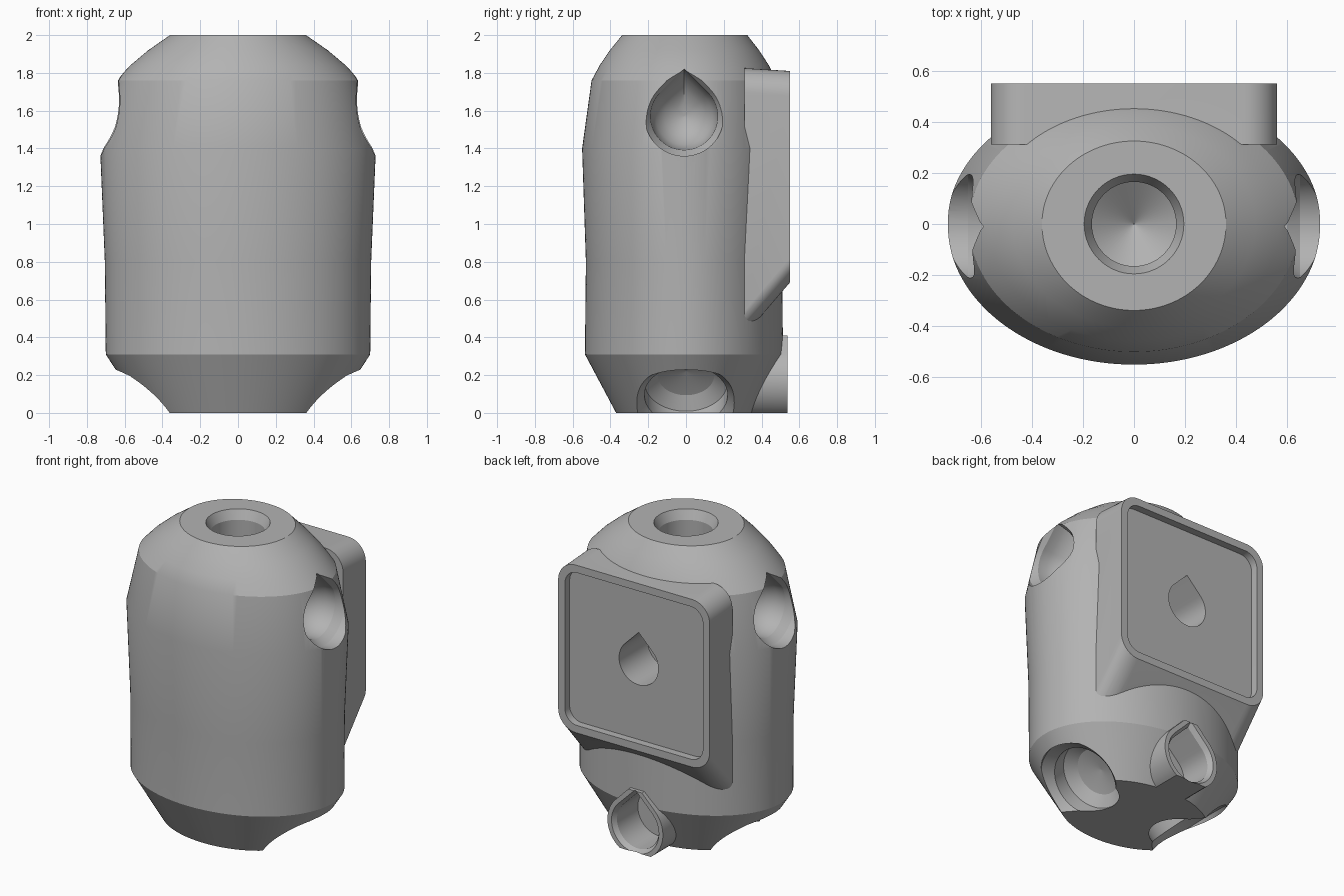
import bpy, bmesh, math
from mathutils import Vector

if "Cube" in bpy.data.objects:
    bpy.data.objects.remove(bpy.data.objects["Cube"])

grey = bpy.data.materials.new("plain grey")
grey.use_nodes = True
grey.diffuse_color = (0.45, 0.45, 0.45, 1)
grey.node_tree.nodes["Principled BSDF"].inputs["Base Color"].default_value = grey.diffuse_color


def loft(name, rings):
    """Skin a list of equal-length point rings and cap both ends."""
    bm = bmesh.new()
    loops = [[bm.verts.new(p) for p in ring] for ring in rings]
    for a, b in zip(loops, loops[1:]):
        for i in range(len(a)):
            j = (i + 1) % len(a)
            bm.faces.new((a[i], a[j], b[j], b[i]))
    bm.faces.new(loops[0])
    bm.faces.new(loops[-1])
    bmesh.ops.recalc_face_normals(bm, faces=bm.faces)
    mesh = bpy.data.meshes.new(name)
    bm.to_mesh(mesh)
    bm.free()
    obj = bpy.data.objects.new(name, mesh)
    bpy.context.collection.objects.link(obj)
    mesh.materials.append(grey)
    return obj


def circle(r, n=64):
    return [(r * math.cos(2 * math.pi * i / n), r * math.sin(2 * math.pi * i / n)) for i in range(n)]


def teardrop(r, top=None, n=48):
    """Circle with a 45 degree peak, cut flat at height top if given."""
    arc = [math.radians(135 + 270 * i / n) for i in range(n + 1)]
    pts = [(r * math.cos(a), r * math.sin(a)) for a in arc]
    peak = r * math.sqrt(2)
    return pts + ([(0, peak)] if top is None else [(peak - top, top), (top - peak, top)])


def rounded_box(half, low, high, r, n=10):
    pts = []
    corners = [(half, high), (-half, high), (-half, low), (half, low)]
    for k, (x, z) in enumerate(corners):
        cx = x - math.copysign(r, x)
        cz = z - r if z == high else z + r
        for i in range(n + 1):
            a = math.pi / 2 * (k + i / n)
            pts.append((cx + r * math.cos(a), cz + r * math.sin(a)))
    return pts


def bore(name, origin, axis, side, steps, outline):
    """Loft of outlines along an axis; steps are (distance, radius)."""
    o, a, u = Vector(origin), Vector(axis).normalized(), Vector(side)
    v = a.cross(u)
    if v.z < 0:
        v = -v
    return loft(name, [[o + a * d + u * x + v * y for x, y in outline(r)] for d, r in steps])


def combine(target, tool, operation):
    mod = target.modifiers.new("cut", 'BOOLEAN')
    mod.operation = operation
    mod.solver = 'EXACT'
    mod.object = tool
    bpy.ops.object.select_all(action='DESELECT')
    bpy.context.view_layer.objects.active = target
    target.select_set(True)
    bpy.ops.object.modifier_apply(modifier=mod.name)
    bpy.data.objects.remove(tool)


# Torso: stacked ellipses (height, half width, half depth), slightly flatter back
levels = [(0, .50, .37), (.31, .70, .535), (.8, .705, .53), (1.4, .73, .55), (1.76, .645, .50),
          (1.84, .57, .457), (1.92, .475, .403), (2, .36, .338)]
torso = loft("torso", [[(w * x, d * y * (.96 if y > 0 else 1), z) for x, y in circle(1, 128)]
                       for z, w, d in levels])

# Back mount with a sloping underside
mount = loft("back_mount", [[(x, y, z) for x, z in rounded_box(.56, low, high, .13)]
                            for y, low, high in [(.31, .41, 1.825), (.55, .69, 1.81)]])
combine(torso, mount, 'UNION')

# Tail block, cut flat at top and at the floor
block = [(x, max(z + .17, 0)) for x, z in teardrop(.205, .24)]
tail = loft("tail_block", [[(x, y, z) for x, z in block] for y in (.25, .537)])
combine(torso, tail, 'UNION')

# Recess in the mount, and the peaked holes in mount and tail
cutters = [loft("mount_recess", [[(x, y, z) for x, z in rounded_box(.51, .74, 1.76, .09)]
                                 for y in (.5, .7)])]
cutters.append(bore("mount_hole", (0, .5, 1.25), (0, 1, 0), (1, 0, 0),
                    [(.05, .145), (-.3, .145)], teardrop))
cutters.append(bore("tail_hole", (0, .537, .17), (0, 1, 0), (1, 0, 0),
                    [(.02, .175), (0, .175), (-.03, .155), (-.25, .155)], teardrop))

# Neck socket
cutters.append(bore("neck_socket", (0, 0, 2), (0, 0, 1), (1, 0, 0),
                    [(.05, .195), (0, .195), (-.06, .165), (-.2, .165), (-.32, .002)], circle))

# Arm and leg sockets on both sides
for s in (1, -1):
    cutters.append(bore("arm_socket", (s * .6, -.01, 1.57), (s, 0, 0), (0, 1, 0),
                        [(.3, .21), (.05, .21), (0, .178), (-.06, .174), (-.12, .15),
                         (-.17, .105), (-.2, .05), (-.21, .002)], teardrop))
    cutters.append(bore("leg_socket", (s * .45, 0, .03), (s, 0, -1), (0, 1, 0),
                        [(.5, .28), (-.03, .28), (-.09, .22), (-.19, .22), (-.24, .15),
                         (-.27, .002)], circle))
for cutter in cutters:
    combine(torso, cutter, 'DIFFERENCE')

bpy.ops.object.shade_smooth_by_angle(angle=math.radians(22))
